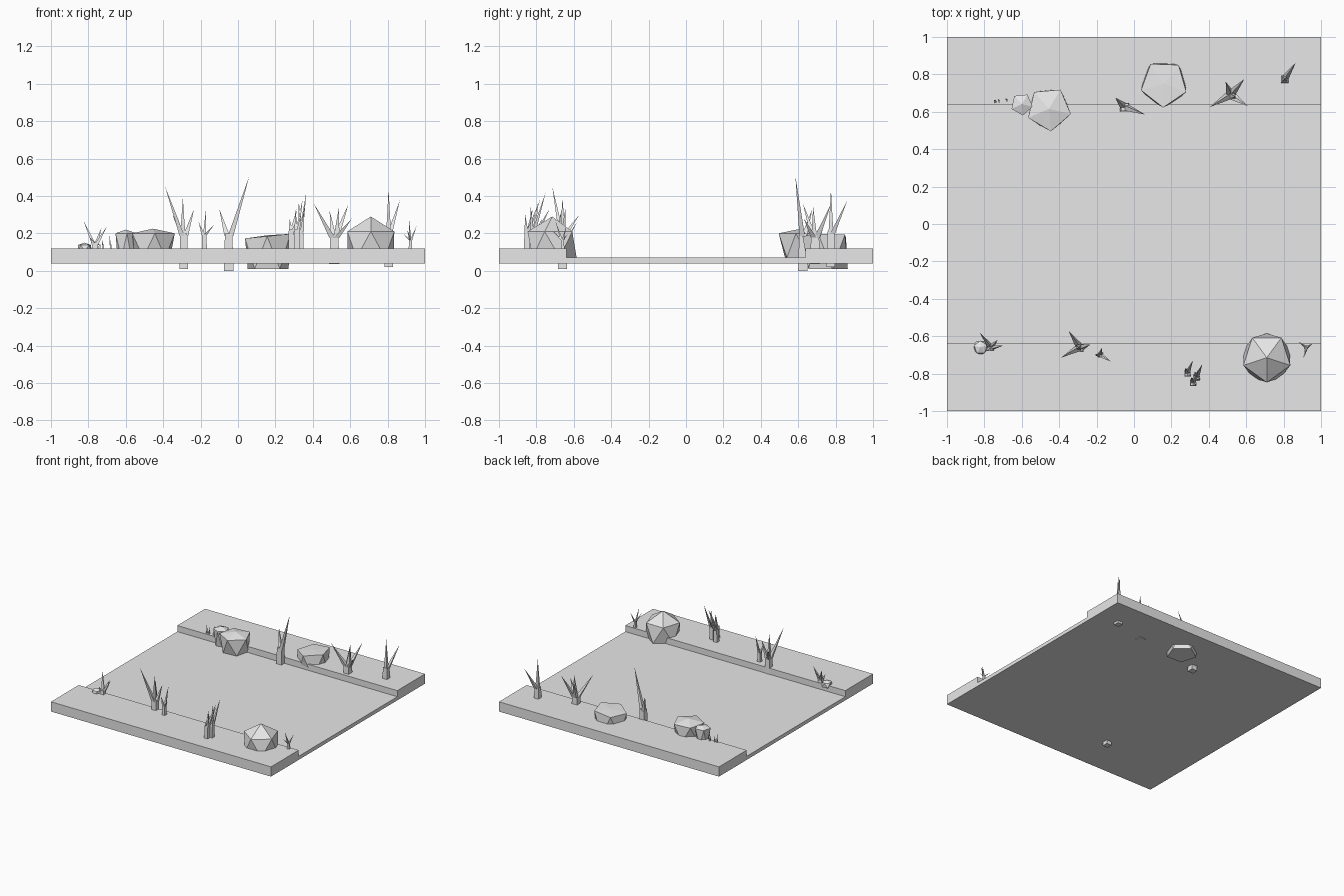
import bpy, bmesh
from math import cos, sin, pi, radians
from mathutils import Vector

cube = bpy.data.objects.get("Cube")
if cube:
    bpy.data.objects.remove(cube, do_unlink=True)

grey = bpy.data.materials.new("plain grey")
grey.use_nodes = True
grey.diffuse_color = (0.8, 0.8, 0.8, 1)
grey.node_tree.nodes["Principled BSDF"].inputs["Base Color"].default_value = (0.8, 0.8, 0.8, 1)


def finish(bm, name):
    bmesh.ops.recalc_face_normals(bm, faces=bm.faces)
    mesh = bpy.data.meshes.new(name)
    bm.to_mesh(mesh)
    bm.free()
    mesh.materials.append(grey)
    obj = bpy.data.objects.new(name, mesh)
    bpy.context.collection.objects.link(obj)
    return obj


def ring(bm, centre, radius, sides, turn=0.0, slope=0.0):
    verts = []
    for i in range(sides):
        a = turn + 2 * pi * i / sides
        dx, dy = radius * cos(a), radius * sin(a)
        verts.append(bm.verts.new(Vector(centre) + Vector((dx, dy, slope * dx))))
    return verts


def fan(bm, loop, apex):
    tip = bm.verts.new(apex)
    for a, b in zip(loop, loop[1:] + loop[:1]):
        bm.faces.new((a, b, tip))


# Ground: a sunken path between two raised banks
def ground():
    bm = bmesh.new()
    profile = [(-1, .04), (1, .04), (1, .12), (.64, .12),
               (.64, .07), (-.64, .07), (-.64, .12), (-1, .12)]
    face = bm.faces.new([bm.verts.new((-1, y, z)) for y, z in profile])
    out = bmesh.ops.extrude_face_region(bm, geom=[face])
    moved = [v for v in out["geom"] if isinstance(v, bmesh.types.BMVert)]
    bmesh.ops.translate(bm, verts=moved, vec=(2, 0, 0))
    finish(bm, "ground")


# Rock: two staggered five-sided rings under a low peak
def rock(name, x, y, low, high, peak, turn, slope=0.0):
    bm = bmesh.new()
    t = radians(turn)
    (r0, z0), (r1, z1) = low, high
    a = ring(bm, (x, y, z0), r0, 5, t - pi / 5)
    b = ring(bm, (x, y, z1), r1, 5, t, slope)
    for i in range(5):
        j = (i + 1) % 5
        bm.faces.new((a[i], a[j], b[i]))
        bm.faces.new((a[j], b[j], b[i]))
    bm.faces.new(a[::-1])
    fan(bm, b, (x, y, peak))
    finish(bm, name)


# Plant: a four-sided stem that splits into sharp leaning spikes
def plant(name, x, y, r, bottom, fork, tips):
    bm = bmesh.new()
    a = ring(bm, (x, y, bottom), r * 1.3, 4, pi / 4)
    b = ring(bm, (x, y, fork), r, 4, pi / 4)
    for i in range(4):
        j = (i + 1) % 4
        bm.faces.new((a[i], a[j], b[j], b[i]))
    bm.faces.new(a[::-1])
    bm.faces.new(b)
    for tip in tips:
        lean = Vector((tip[0] - x, tip[1] - y, 0))
        shift = lean.normalized() * r * .4 if lean.length > .01 else lean
        foot = Vector((x, y, fork - r * .5)) + shift
        loop = ring(bm, foot, r * .75, 4, pi / 4)
        bm.faces.new(loop[::-1])
        fan(bm, loop, tip)
    finish(bm, name)


ground()

rock("front_boulder", .71, -.715, (.13, .07), (.132, .21), .29, -90)
rock("flat_boulder", .16, .75, (.115, .01), (.127, .185), .19, -92, .1)
rock("back_boulder", -.455, .615, (.1, .07), (.12, .2), .225, -85)
rock("back_small_rock", -.6, .64, (.045, .07), (.06, .2), .22, 60)
rock("front_small_rock", -.82, -.66, (.04, .1), (.036, .138), .15, 20)

plant("tall_plant", -.05, .625, .028, 0, .2,
      [(.06, .585, .505), (-.1, .675, .33)])
plant("front_fork_plant", -.29, -.66, .026, .01, .2,
      [(-.39, -.715, .45), (-.35, -.57, .3), (-.235, -.645, .33), (-.295, -.66, .39)])
plant("front_thin_plant", -.18, -.7, .016, .08, .2,
      [(-.17, -.66, .34), (-.125, -.735, .25), (-.21, -.7, .26)])
plant("back_bush", .515, .69, .03, .035, .19,
      [(.405, .625, .36), (.59, .775, .355), (.61, .63, .28), (.49, .76, .32), (.54, .68, .34)])
plant("corner_plant", .805, .775, .025, .02, .21,
      [(.805, .775, .435), (.865, .862, .375)])
plant("front_corner_sprig", .922, -.66, .011, .1, .17,
      [(.915, -.7, .27), (.955, -.64, .24), (.88, -.63, .2), (.905, -.72, .22)])
plant("front_sprig", -.765, -.66, .02, .1, .15,
      [(-.825, -.58, .265), (-.7, -.65, .24), (-.73, -.62, .23), (-.79, -.68, .18)])

# Thicket of three leaning stems
for i, (x, y, top) in enumerate([(.285, -.8, .33), (.315, -.85, .38), (.335, -.82, .42)]):
    plant(f"thicket_stem_{i + 1}", x, y, .019, .08, .22,
          [(x + .03, y + .07, top), (x - .01, y + .03, top - .05), (x + .02, y - .01, top - .08)])

# Small blades beside the back rocks
for i, (x, y, top) in enumerate([(-.74, .652, .2), (-.72, .655, .17), (-.68, .66, .2)]):
    plant(f"grass_blade_{i + 1}", x, y, .006, .1, .14, [(x - .005, y + .008, top)])
